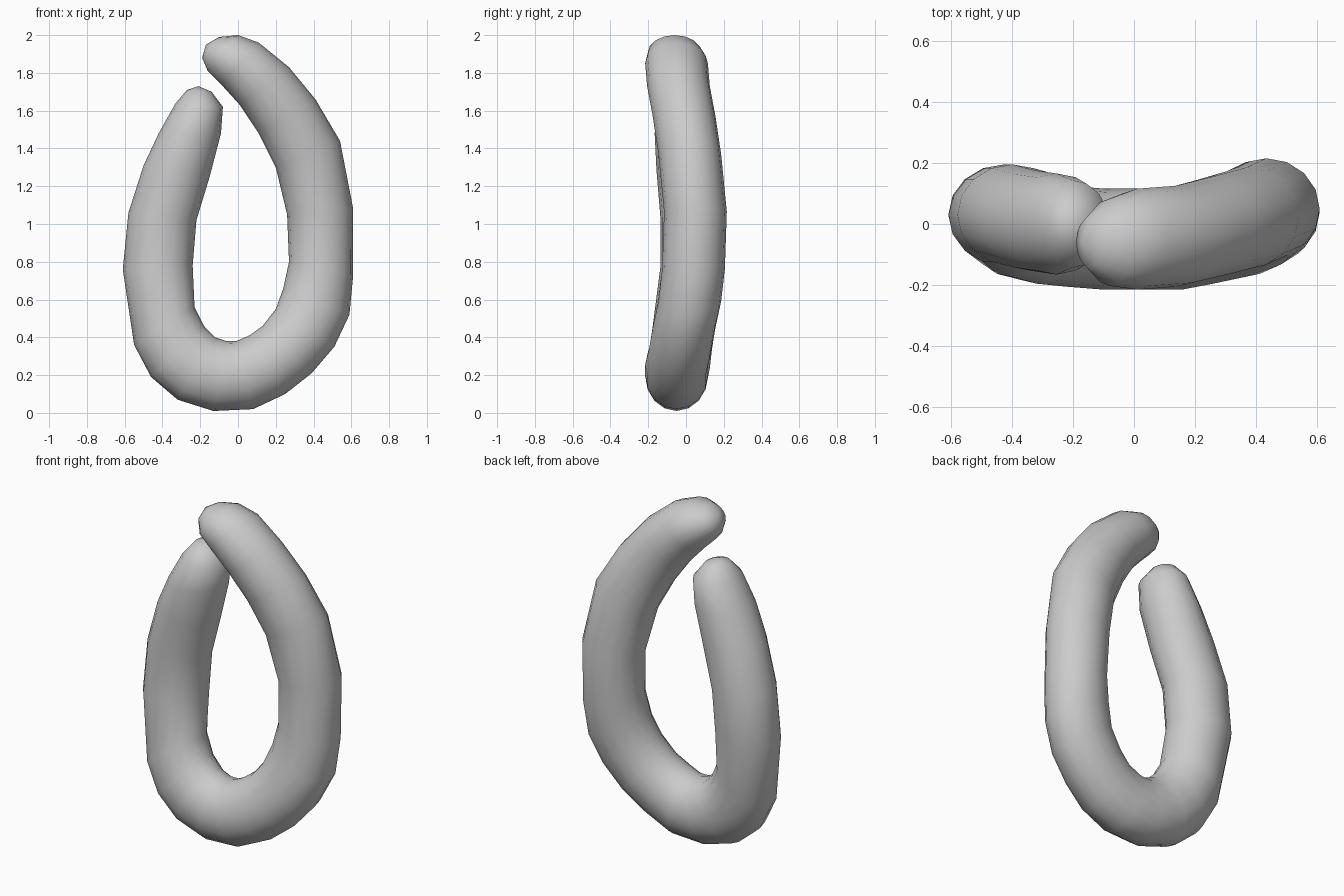
import bpy
import bmesh
import math
from mathutils import Vector

SIDES = 16
DEPTH = 0.166

# Cross-sections along the bent tube: outer x, outer z, inner x, inner z, centre y
SECTIONS = [
    (-.27, 1.71, -.14, 1.70, 0),
    (-.33, 1.64, -.08, 1.62, 0),
    (-.42, 1.48, -.09, 1.48, 0),
    (-.50, 1.31, -.15, 1.25, .01),
    (-.58, 1.06, -.22, 1.02, .03),
    (-.61, .76, -.24, .78, .03),
    (-.55, .36, -.23, .56, -.01),
    (-.46, .19, -.18, .46, -.03),
    (-.32, .07, -.12, .40, -.04),
    (-.13, .01, -.06, .38, -.05),
    (.08, .02, -.01, .38, -.05),
    (.25, .10, .06, .41, -.05),
    (.39, .21, .13, .46, -.03),
    (.51, .35, .20, .55, -.01),
    (.59, .52, .24, .66, .02),
    (.61, .73, .27, .80, .04),
    (.61, 1.08, .26, 1.05, .05),
    (.54, 1.44, .20, 1.30, .02),
    (.41, 1.66, .11, 1.48, -.01),
    (.27, 1.83, .01, 1.63, -.04),
    (.11, 1.96, -.09, 1.74, -.05),
    (0, 2, -.16, 1.81, -.06),
    (-.10, 1.99, -.19, 1.88, -.06),
]
START_TIP = (-.21, 0, 1.73)
END_TIP = (-.17, -.06, 1.95)


def make_material(name, colour):
    material = bpy.data.materials.new(name)
    material.use_nodes = True
    material.diffuse_color = colour
    shader = material.node_tree.nodes["Principled BSDF"]
    shader.inputs["Base Color"].default_value = colour
    return material


def add_ring(bm, outer_x, outer_z, inner_x, inner_z, y):
    """Elliptical ring spanning the outer and inner edge of the bend."""
    outer = Vector((outer_x, y, outer_z))
    inner = Vector((inner_x, y, inner_z))
    centre = (outer + inner) / 2
    across = (outer - inner) / 2
    deep = Vector((0, min(DEPTH, across.length * 1.15), 0))
    ring = []
    for i in range(SIDES):
        angle = math.tau * i / SIDES
        point = centre + across * math.cos(angle) + deep * math.sin(angle)
        ring.append(bm.verts.new(point))
    return ring


def close_end(bm, ring, tip):
    """Fan of triangles from a ring to a rounded tip."""
    apex = bm.verts.new(tip)
    for i in range(SIDES):
        bm.faces.new((ring[i], ring[(i + 1) % SIDES], apex))


def build_tube(name, material):
    bm = bmesh.new()
    rings = [add_ring(bm, *section) for section in SECTIONS]
    for lower, upper in zip(rings, rings[1:]):
        for i in range(SIDES):
            j = (i + 1) % SIDES
            bm.faces.new((lower[i], lower[j], upper[j], upper[i]))
    close_end(bm, rings[0], START_TIP)
    close_end(bm, rings[-1], END_TIP)
    bmesh.ops.recalc_face_normals(bm, faces=bm.faces[:])
    for face in bm.faces:
        face.smooth = True
    mesh = bpy.data.meshes.new(name)
    bm.to_mesh(mesh)
    bm.free()
    mesh.materials.append(material)
    tube = bpy.data.objects.new(name, mesh)
    bpy.context.collection.objects.link(tube)
    return tube


default_cube = bpy.data.objects.get("Cube")
if default_cube:
    bpy.data.objects.remove(default_cube, do_unlink=True)

# Single curled sausage
build_tube("curled_sausage", make_material("plain grey", (.6, .6, .6, 1)))
